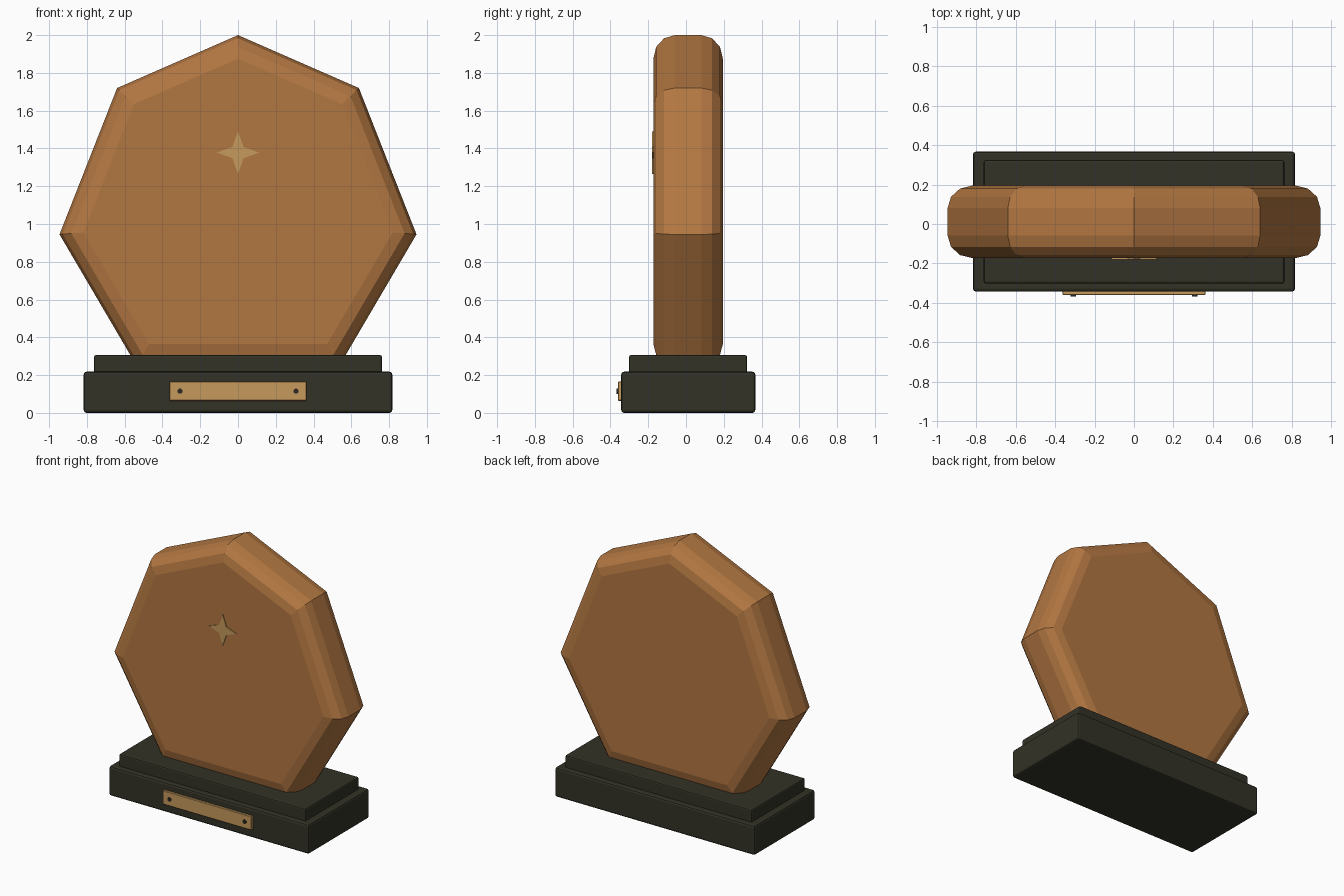
import bpy, bmesh
from math import sin, cos, pi

if "Cube" in bpy.data.objects:
    bpy.data.objects.remove(bpy.data.objects["Cube"], do_unlink=True)


def material(name, rgb):
    mat = bpy.data.materials.new(name)
    mat.use_nodes = True
    colour = (*rgb, 1)
    mat.diffuse_color = colour
    mat.node_tree.nodes["Principled BSDF"].inputs["Base Color"].default_value = colour
    return mat


wood = material("warm wood", (0.45, 0.185, 0.054))
black = material("dark stain", (0.032, 0.032, 0.02))
brass = material("brass", (0.56, 0.32, 0.107))
iron = material("dark screw", (0.025, 0.022, 0.018))


def finish(name, bm, mat):
    bmesh.ops.recalc_face_normals(bm, faces=bm.faces)
    mesh = bpy.data.meshes.new(name)
    bm.to_mesh(mesh)
    bm.free()
    mesh.materials.append(mat)
    obj = bpy.data.objects.new(name, mesh)
    bpy.context.collection.objects.link(obj)
    return obj


def bevel(bm, edges, width, segments):
    bmesh.ops.bevel(bm, geom=edges, offset=width, offset_type='OFFSET',
                    segments=segments, profile=0.5, affect='EDGES', clamp_overlap=True)


def box(name, x, y, z, mat, width, segments=2):
    """Bevelled box from (low, high) ranges."""
    bm = bmesh.new()
    bmesh.ops.create_cube(bm, size=1)
    for v in bm.verts:
        v.co = [r[0] if c < 0 else r[1] for c, r in zip(v.co, (x, y, z))]
    bevel(bm, bm.edges[:], width, segments)
    return finish(name, bm, mat)


def prism(name, outline, front, back, mat, width=0):
    """Outline in x, z extruded along y, with rounded front and back rims."""
    bm = bmesh.new()
    face = bm.faces.new([bm.verts.new((x, front, z)) for x, z in outline])
    new = bmesh.ops.extrude_face_region(bm, geom=[face], use_keep_orig=True)["geom"]
    for v in new:
        if isinstance(v, bmesh.types.BMVert):
            v.co.y = back
    bmesh.ops.recalc_face_normals(bm, faces=bm.faces)
    if width:
        rims = [e for e in bm.edges if abs(e.verts[0].co.y - e.verts[1].co.y) < 1e-5]
        bevel(bm, rims, width, 3)
    return finish(name, bm, mat)


# Two-tier base
box("base_lower", (-0.817, 0.817), (-0.343, 0.367), (0, 0.218), black, 0.015)
box("base_upper", (-0.762, 0.762), (-0.302, 0.324), (0.2, 0.306), black, 0.01)

# Seven-sided wooden slab
half = [(0.64, 1.72), (0.945, 0.945), (0.537, 0.25)]
outline = [(0, 2)] + half + [(-x, z) for x, z in reversed(half)]
prism("slab", outline, -0.173, 0.195, wood, 0.114)

# Four-pointed star inlay
star = []
for i in range(8):
    r = 0.042 if i % 2 else 0.113
    star.append((r * sin(i * pi / 4), 1.378 + r * cos(i * pi / 4)))
prism("star", star, -0.179, -0.171, brass)

# Name plate and its screws
box("plate", (-0.362, 0.362), (-0.36, -0.34), (0.064, 0.166), brass, 0.003, 1)
for side, x in (("left", 0.307), ("right", -0.307)):
    disc = [(x + 0.014 * cos(i * pi / 6), 0.115 + 0.014 * sin(i * pi / 6)) for i in range(12)]
    prism("screw_" + side, disc, -0.367, -0.358, iron)
